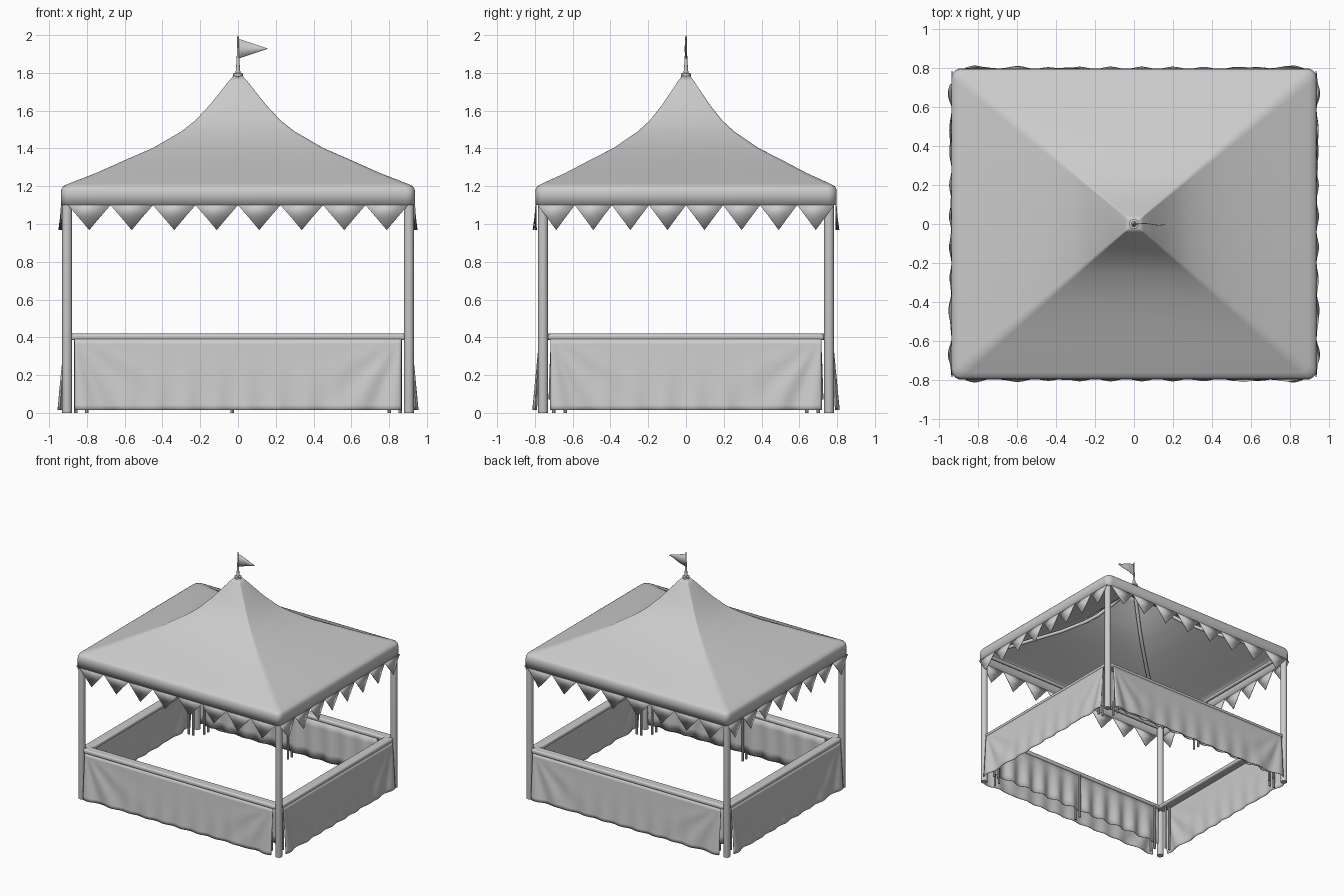
import bpy, math, random
from mathutils import Vector

if "Cube" in bpy.data.objects:
    bpy.data.objects.remove(bpy.data.objects["Cube"])

random.seed(4)
HX, HY = 0.935, 0.795           # canopy half sizes
PX, PY = 0.905, 0.757           # post positions


def make(name, verts, faces, thick=0, angle=40):
    me = bpy.data.meshes.new(name)
    me.from_pydata(verts, [], faces)
    ob = bpy.data.objects.new(name, me)
    bpy.context.collection.objects.link(ob)
    return finish(ob, thick, angle)


def finish(ob, thick=0, angle=40):
    bpy.ops.object.select_all(action='DESELECT')
    ob.select_set(True)
    bpy.context.view_layer.objects.active = ob
    bpy.ops.object.shade_smooth_by_angle(angle=math.radians(angle))
    if thick:
        m = ob.modifiers.new("thickness", 'SOLIDIFY')
        m.thickness, m.offset = thick, 0
    return ob


def grid_faces(rows, cols, wrap=False):
    n = cols if wrap else cols - 1
    return [(r * cols + c, r * cols + (c + 1) % cols,
             (r + 1) * cols + (c + 1) % cols, (r + 1) * cols + c)
            for r in range(rows - 1) for c in range(n)]


def lathe(name, prof, x=0, y=0, n=16):
    verts = [(x + r * math.cos(2 * math.pi * i / n), y + r * math.sin(2 * math.pi * i / n), z)
             for r, z in prof for i in range(n)]
    k = len(prof)
    caps = [tuple(range(n))[::-1], tuple(range((k - 1) * n, k * n))]
    return make(name, verts, grid_faces(k, n, True) + caps)


def box(name, loc, size, bevel):
    bpy.ops.mesh.primitive_cube_add(size=1, location=loc)
    ob = bpy.context.object
    ob.name = name
    ob.scale = size
    bpy.ops.object.transform_apply(location=False, rotation=False, scale=True)
    m = ob.modifiers.new("round", 'BEVEL')
    m.width, m.segments = bevel, 3
    return finish(ob)


def tube(name, pts, r):
    cu = bpy.data.curves.new(name, 'CURVE')
    cu.dimensions, cu.bevel_depth, cu.bevel_resolution = '3D', r, 3
    cu.use_fill_caps = True
    sp = cu.splines.new('POLY')
    sp.points.add(len(pts) - 1)
    for p, co in zip(sp.points, pts):
        p.co = (*co, 1)
    ob = bpy.data.objects.new(name, cu)
    bpy.context.collection.objects.link(ob)


# canopy: rounded rectangle rings lofted along a concave profile
PROF = [(1, 1.10), (1, 1.165), (0.997, 1.185), (0.988, 1.198), (0.96, 1.21),
        (0.80, 1.268), (0.64, 1.335), (0.48, 1.40), (0.32, 1.487), (0.24, 1.545),
        (0.16, 1.625), (0.10, 1.695), (0.05, 1.755), (0.02, 1.785)]


def ring(s, z, rad=0.045, n=5):
    out = []
    for k, (sx, sy) in enumerate([(1, 1), (-1, 1), (-1, -1), (1, -1)]):
        for i in range(n + 1):
            a = math.pi / 2 * (k + i / n)
            out.append((s * (sx * (HX - rad) + rad * math.cos(a)),
                        s * (sy * (HY - rad) + rad * math.sin(a)), z))
    return out


verts = [v for s, z in PROF for v in ring(s, z)]
make("canopy", verts, grid_faces(len(PROF), 24, True), 0.006)

# pointed valance teeth on all four sides, each tip curling a little
verts, faces = [], []
for tx, ty, nx, ny, length, off in [(1, 0, 0, -1, 0.90, HY), (1, 0, 0, 1, 0.90, HY),
                                    (0, 1, 1, 0, 0.785, HX), (0, 1, -1, 0, 0.785, HX)]:
    w = length / 4
    for i in range(8):
        c = -length + w * (i + 0.5)
        flare = random.uniform(-0.004, 0.016)
        b = len(verts)
        for d, z, f in [(-w / 2, 1.10, 0), (w / 2, 1.10, 0), (-w / 4, 1.035, 0.35),
                        (w / 4, 1.035, 0.35), (0, 0.968, 1)]:
            o = off + f * flare
            verts.append((tx * (c + d) + nx * o, ty * (c + d) + ny * o, z))
        faces += [(b, b + 1, b + 3, b + 2), (b + 2, b + 3, b + 4)]
make("valance_teeth", verts, faces, 0.005)

# posts, hip rafters under the cloth
for sx in (-1, 1):
    for sy in (-1, 1):
        lathe("corner_post", [(0.026, 0), (0.027, 0.005), (0.027, 1.175), (0.02, 1.18)],
              sx * PX, sy * PY)
        tube("hip_rafter", [(sx * s * (HX - 0.02), sy * s * (HY - 0.02), z - 0.03)
                            for s, z in PROF[4:]], 0.014)

# eave beams
for s in (-1, 1):
    tube("long_eave_beam", [(-PX, s * PY, 1.16), (PX, s * PY, 1.16)], 0.015)
    tube("short_eave_beam", [(s * PX, -PY, 1.16), (s * PX, PY, 1.16)], 0.015)


def drape(name, half, place):
    """Hanging cloth with folds fanning out of both top corners."""
    verts, rows, cols = [], 15, 121
    h = 0.375
    for r in range(rows):
        s = r / (rows - 1)
        for c in range(cols):
            t = half * (2 * c / (cols - 1) - 1)
            d = half - abs(t)
            ang = math.atan2(d, s * h + 0.02)
            fan = math.sin(ang * 13) * math.exp(-(d / 0.32) ** 2)
            wave = math.sin(t * 2 * math.pi / 0.16) * (1 - math.exp(-(d / 0.3) ** 2))
            o = 0.004 + 0.024 * s + 0.012 * s * fan + 0.006 * s * s * wave
            verts.append(place(t, o) + (0.39 - h * s,))
    make(name, verts, grid_faces(rows, cols), 0.004, 60)


# counters around the stall: top board, outer drape, legs
for s in (-1, 1):
    box("long_counter_top", (0, s * 0.738, 0.402), (1.77, 0.075, 0.034), 0.012)
    box("side_counter_top", (s * 0.882, 0, 0.402), (0.075, 1.46, 0.034), 0.012)
    drape("long_drape", 0.865, lambda t, o: (t, s * (0.772 + o)))
    drape("side_drape", 0.718, lambda t, o: (s * (0.914 + o), t))

    # pleated inner skirt on the long counters
    cols, rows = 111, 6
    verts = []
    for r in range(rows):
        f = r / (rows - 1)
        for c in range(cols):
            t = 0.85 * (2 * c / (cols - 1) - 1)
            y = 0.712 - 0.014 * f ** 0.7 * math.sin(t * 2 * math.pi / 0.155)
            verts.append((t, s * y, 0.39 - 0.32 * f))
    make("inner_skirt", verts, grid_faces(rows, cols), 0.004, 60)

    leg = [(0.009, 0), (0.009, 0.39)]
    for x in (-0.80, -0.03, 0.80):
        for y in (0.70, 0.75):
            lathe("long_counter_leg", leg, x, s * y, 8)
    for y in (-0.64, 0.64):
        for x in (0.86, 0.90):
            lathe("side_counter_leg", leg, s * x, y, 8)

# finial with collar and spike
lathe("finial", [(0.018, 1.74), (0.021, 1.775), (0.026, 1.78), (0.026, 1.797), (0.013, 1.80),
                 (0.010, 1.83), (0.006, 1.90), (0.004, 1.99), (0.001, 2.0)])

# waving pennant
verts = []
for r in range(3):
    for c in range(11):
        f = c / 10
        z = 1.928 + (0.0525 * (1 - f) + 0.001) * (1 - r)
        verts.append((0.157 * f, 0.008 * f * math.sin(f * 6), z))
make("pennant", verts, grid_faces(3, 11), 0.004)
